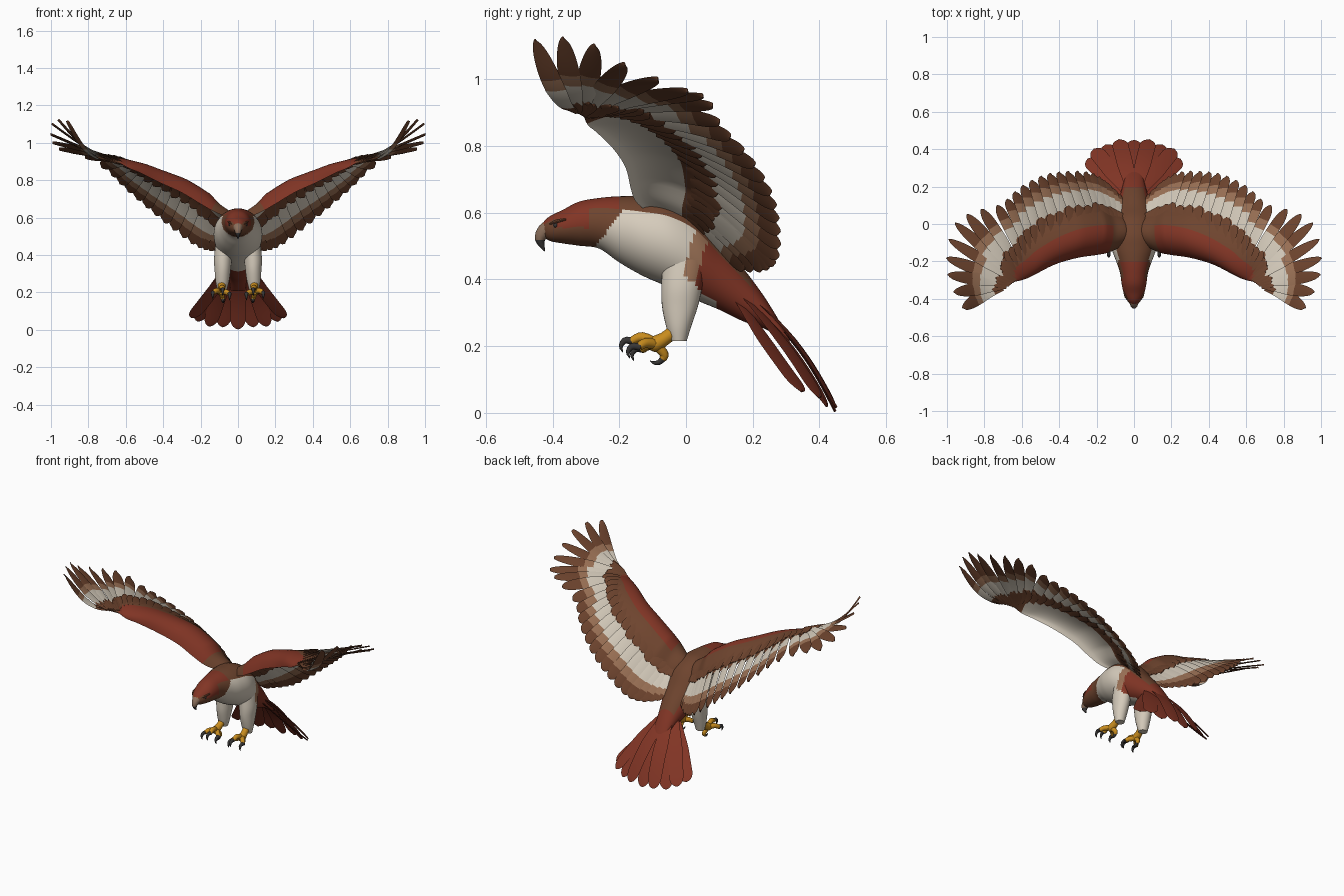
import bpy, bmesh, math
from mathutils import Vector as V

if "Cube" in bpy.data.objects:
    bpy.data.objects.remove(bpy.data.objects["Cube"])

# ---------- colours ----------
def lin(c):
    c /= 255
    return c / 12.92 if c < 0.04 else ((c + 0.055) / 1.055) ** 2.4

COLOURS = {"rust": (130, 53, 37), "brown": (110, 68, 46), "cream": (214, 204, 188),
           "tan": (156, 114, 86), "orange": (200, 140, 30), "black": (56, 54, 53),
           "horn": (140, 112, 92)}
RUST, BROWN, CREAM, TAN, ORANGE, BLACK, HORN = range(7)
MATS = []
for n, c in COLOURS.items():
    m = bpy.data.materials.new(n)
    m.diffuse_color = (*[lin(k) for k in c], 1)
    m.use_nodes = True
    m.node_tree.nodes["Principled BSDF"].inputs["Base Color"].default_value = m.diffuse_color
    MATS.append(m)

# ---------- helpers ----------
def cat(tab, x):
    """Catmull-Rom sample of a table of tuples at float index x."""
    x = max(0, min(len(tab) - 1, x))
    i = min(int(x), len(tab) - 2)
    f = x - i
    g = lambda k: tab[max(0, min(len(tab) - 1, k))]
    return [0.5 * (2 * b + (c - a) * f + (2 * a - 5 * b + 4 * c - d) * f * f + (3 * b - a - 3 * c + d) * f ** 3)
            for a, b, c, d in zip(g(i - 1), g(i), g(i + 1), g(i + 2))]

def lerp(a, b, f):
    return a + (b - a) * max(0, min(1, f))

ease = lambda q: 1 - (1 - q) ** 1.7      # packs samples near feather tips

def loft(geo, rings, mat):
    """Closed skin over rings; mat is an index or a rule (ring, side, centre)."""
    verts, faces, mats = geo
    base, n = len(verts), len(rings[0])
    rule = mat if callable(mat) else lambda i, j, c: mat
    for r in rings:
        verts.extend(r)
    for i in range(len(rings) - 1):
        for j in range(n):
            k = (j + 1) % n
            f = [base + i * n + j, base + i * n + k, base + (i + 1) * n + k, base + (i + 1) * n + j]
            faces.append(f)
            mats.append(rule(i, j, sum((verts[q] for q in f), V()) / 4))
    for i in (0, len(rings) - 1):
        faces.append([base + i * n + j for j in range(n)])
        mats.append(rule(min(i, len(rings) - 2), 0, sum(rings[i], V()) / n))

def tube(geo, tab, mat, steps=8, sides=10):
    """Round tube along (x, y, z, radius) points."""
    pts = [cat(tab, (len(tab) - 1) * i / steps) for i in range(steps + 1)]
    rings = []
    for i, p in enumerate(pts):
        d = V(pts[min(i + 1, steps)][:3]) - V(pts[max(i - 1, 0)][:3])
        s = d.cross(V((1, 0.01, 0))).normalized()
        u = s.cross(d).normalized()
        r = max(p[3], 0.001)
        rings.append([V(p[:3]) + (s * math.cos(a) + u * math.sin(a)) * r
                      for a in (math.tau * k / sides for k in range(sides))])
    loft(geo, rings, mat)

def feather(geo, pts, nrm, width, rule, tilt=0.004, taper=0.7):
    """Thin diamond-section blade with a rounded tip."""
    rings, last = [], len(pts) - 1
    for k, p in enumerate(pts):
        u = ease(k / last)
        d = pts[min(k + 1, last)] - pts[max(k - 1, 0)]
        s = d.cross(nrm).normalized()
        n = s.cross(d).normalized()
        w = width * min(1, 0.55 + u)
        if u > taper:
            w *= max(0.12, math.sqrt(max(0, 1 - ((u - taper) / (1 - taper)) ** 2)))
        rings.append([p + s * w + n * tilt, p + n * 0.004, p - s * w - n * tilt, p - n * 0.004])
    loft(geo, rings, rule)

def build(name, geo, mirror=False, angle=40):
    me = bpy.data.meshes.new(name)
    me.from_pydata(geo[0], [], geo[1])
    for m in MATS:
        me.materials.append(m)
    me.polygons.foreach_set("material_index", geo[2])
    bm = bmesh.new()
    bm.from_mesh(me)
    bmesh.ops.recalc_face_normals(bm, faces=bm.faces)
    bm.to_mesh(me)
    bm.free()
    ob = bpy.data.objects.new(name, me)
    bpy.context.collection.objects.link(ob)
    if mirror:
        ob.modifiers.new("mirror", "MIRROR").use_mirror_merge = False
    bpy.ops.object.select_all(action="DESELECT")
    ob.select_set(True)
    bpy.context.view_layer.objects.active = ob
    bpy.ops.object.shade_smooth_by_angle(angle=math.radians(angle))

new = lambda: ([], [], [])

# ---------- body and head: (y, z, half width, half height) ----------
BODY = [(-.432, .55, .014, .016), (-.41, .552, .036, .036), (-.37, .558, .055, .05), (-.32, .567, .066, .066),
        (-.26, .568, .075, .076), (-.2, .55, .095, .099), (-.13, .53, .12, .119), (-.05, .508, .13, .132),
        (.03, .468, .116, .13), (.1, .412, .092, .103), (.17, .355, .07, .08), (.24, .295, .052, .045),
        (.31, .215, .04, .008)]
SIDES, ROWS = 48, 96
rings = []
for i in range(ROWS + 1):
    y, z, w, h = cat(BODY, 12 * i / ROWS)
    rings.append([V((w * math.sin(a), y, z + h * math.cos(a))) for a in (math.tau * k / SIDES for k in range(SIDES))])

def rear(c):                                              # cream flank, tan strip, rust rump
    edge = c.y - (c.z - .42) * .3
    return CREAM if edge < -.01 else TAN if edge < .035 else RUST

def body_rule(i, j, c):
    up = math.cos(math.tau * (j + .5) / SIDES)
    if c.y < -.17 and c.z > .5 + (c.y + .27) * 1.3:      # head and neck
        return RUST if c.y < -.2 and (up > .6 or -.39 < c.y < -.29 and c.z > .555) else BROWN
    if up > .6 and c.y < .2:                              # back
        return BROWN
    return CREAM if up < -.8 and c.y < .09 else rear(c)

g = new()
loft(g, rings, body_rule)
build("body_and_head", g)

# ---------- beak, eyes and brows ----------
g = new()
tube(g, [(0, -.4, .55, .034), (0, -.424, .543, .024), (0, -.437, .518, .015), (0, -.423, .484, .001)],
     lambda i, j, c: ORANGE if i < 3 else HORN if i < 8 else BLACK, 12, 12)
build("beak", g)
g = new()
tube(g, [(.036, -.392, .562, .003), (.044, -.39, .562, .007), (.048, -.389, .562, .005), (.05, -.388, .562, .001)], BLACK, 6)
build("eyes", g, True)
g = new()
tube(g, [(.03, -.41, .565, .003), (.045, -.388, .574, .006), (.054, -.36, .58, .003)], BROWN, 6, 8)
build("brows", g, True)

# ---------- wing surface: leading edge and feather tips from root to hand ----------
LEAD = [(.05, -.11, .60), (.13, -.15, .635), (.2, -.165, .675), (.3, -.18, .735), (.42, -.215, .79), (.52, -.265, .84),
        (.57, -.29, .86), (.60, -.30, .875), (.62, -.305, .888), (.64, -.31, .895), (.66, -.32, .905), (.69, -.335, .91)]
TIPS = [(.10, .17, .43), (.16, .235, .43), (.24, .275, .46), (.36, .28, .55), (.48, .26, .65), (.60, .2, .755),
        (.71, .11, .86), (.85, .07, .94), (.96, 0, .97), (1.0, -.16, 1.035), (.985, -.31, 1.12), (.91, -.455, 1.12)]
HAND = V((-.5, 0, .86))

def normal(t):
    a = V(cat(TIPS, t)) - V(cat(LEAD, t))
    mid = lambda q: V(cat(LEAD, q)) + V(cat(TIPS, q))
    n = (mid(min(t + .2, 11)) - mid(max(t - .2, 0))).cross(a).normalized()
    return n.lerp(HAND, lerp(0, 1, (t - 7) / 2)).normalized()

def wing(t, v, off=0):
    a, b = V(cat(LEAD, t)), V(cat(TIPS, t))
    bulge = lerp(.04, .092, t / 2) - lerp(0, .076, (t - 3.2) / 4.3) - lerp(0, .066, (t - 8.5) / 2.5)
    return a.lerp(b, v) + normal(t) * (bulge * math.sin(math.pi * v ** lerp(.55, .75, (t - 4) / 4)) + off)

covert = lambda t: lerp(.5, .2, (t - 5.5) / 3)

# flight feathers, banded cream, tan and brown
g = new()
steps = [.1 + .4 * k for k in range(15)] + [6.15 + .6 * k for k in range(8)] + [10.95]
for t in steps:
    v0, hand = max(.03, covert(t) - .22), (t - 5.5) / 3
    vs = [lerp(v0, 1, ease(k / 20)) for k in range(21)]
    a, b = lerp(.70, .45, hand), lerp(.84, .56, hand)
    rule = lambda i, j, c: (BROWN if vs[i] < covert(t) - .03 else CREAM if vs[i] < a else
                            TAN if vs[i] < b else BROWN)
    feather(g, [wing(t, v, -.002) for v in vs], normal(t), lerp(.037, .034, hand), rule,
            .006, lerp(.85, .55, hand))
build("flight_feathers", g, True)

# covert feathers above and below the flight feathers
g = new()
for k in range(27):
    t = .2 + .4 * k
    c = covert(t)
    jag = .015 * (k % 3)
    for off in (.008, -.009):
        pts = [wing(t, lerp(max(.02, c - .2), c + .03 + jag, ease(q / 10)), off) for q in range(11)]
        feather(g, pts, normal(t), lerp(.036, .016, (t - 5.5) / 3), BROWN, .003, .65)
build("covert_feathers", g, True)

# wing arm with rounded leading edge
M, N = 14, 66
rings = []
for i in range(N + 1):
    t = 11 * i / N
    thick = lerp(.07, .022, (t - 2.5) / 5)
    ring = []
    for j in range(2 * M):
        f = j / (M - 1) if j < M else (2 * M - 1 - j) / (M - 1)
        f = f ** 1.4
        h = thick * math.sqrt(f) * (1 - f) + .003
        ring.append(wing(t, f * covert(t), h if j < M else -h * .6))
    rings.append(ring)

def arm_rule(i, j, c):
    t = 11 * i / N
    if j < M - 1 or j == 2 * M - 1:
        return RUST if (j < 8 or j == 2 * M - 1) and 1 < t < 8.5 else BROWN
    return CREAM if j > M + 3 and t < 6.5 else BROWN

g = new()
loft(g, rings, arm_rule)
build("wing_arms", g, True)

# ---------- tail fan, arched so the outer feathers droop ----------
g = new()
for k in range(9):
    u = (k - 4) / 4
    a = V((u * .04, .16, .375 - .03 * u * u))
    b = V((.25 * math.sin(u * 1.25) / math.sin(1.25), .452 - .1 * u * u, .008 + .06 * u * u))
    n = V((u * .45, .77, .64))
    lift = .012 * (k % 2) - .006
    pts = [a.lerp(b, ease(q / 16)) + n * (lerp(.03, -.004, u * u) * math.sin(math.pi * ease(q / 16)) + lift)
           for q in range(17)]
    feather(g, pts, n, .043, RUST, 0, .85)
build("tail_feathers", g)

# ---------- legs: (x, y, z, half width, half depth) ----------
LEG = [(.07, .0, .46, .05, .07), (.08, -.012, .38, .048, .062), (.082, -.018, .32, .043, .054),
       (.084, -.022, .26, .036, .038), (.085, -.022, .215, .026, .024)]
rings = []
for i in range(25):
    x, y, z, w, h = cat(LEG, i / 6)
    rings.append([V((x + w * math.cos(a), y + h * math.sin(a), z)) for a in (math.tau * k / 28 for k in range(28))])
g = new()
loft(g, rings, lambda i, j, c: rear(c) if c.z > .41 - c.y else CREAM)
build("legs", g, True)

TOES = ((-.045, -.13, .19), (-.008, -.163, .215), (.045, -.142, .197))
g = new()
tube(g, [(.085, -.03, .25, .022), (.088, -.06, .225, .02), (.09, -.095, .205, .024), (.09, -.11, .2, .012)], ORANGE)
for dx, y, z in TOES:
    tube(g, [(.09, -.085, .205, .016), (.09 + dx * .6, (y - .1) / 2, z + .012, .015), (.09 + dx, y, z, .012)], ORANGE)
tube(g, [(.088, -.085, .2, .016), (.083, -.065, .175, .013), (.08, -.07, .162, .011)], ORANGE)
build("feet", g, True)

g = new()
for dx, y, z in TOES:
    x = .09 + dx
    tube(g, [(x, y + .006, z, .011), (x, y - .02, z + .002, .010), (x, y - .032, z - .016, .006), (x, y - .026, z - .034, .001)], BLACK)
tube(g, [(.08, -.068, .164, .010), (.08, -.08, .152, .008), (.08, -.096, .15, .005), (.08, -.108, .156, .001)], BLACK)
build("claws", g, True)
